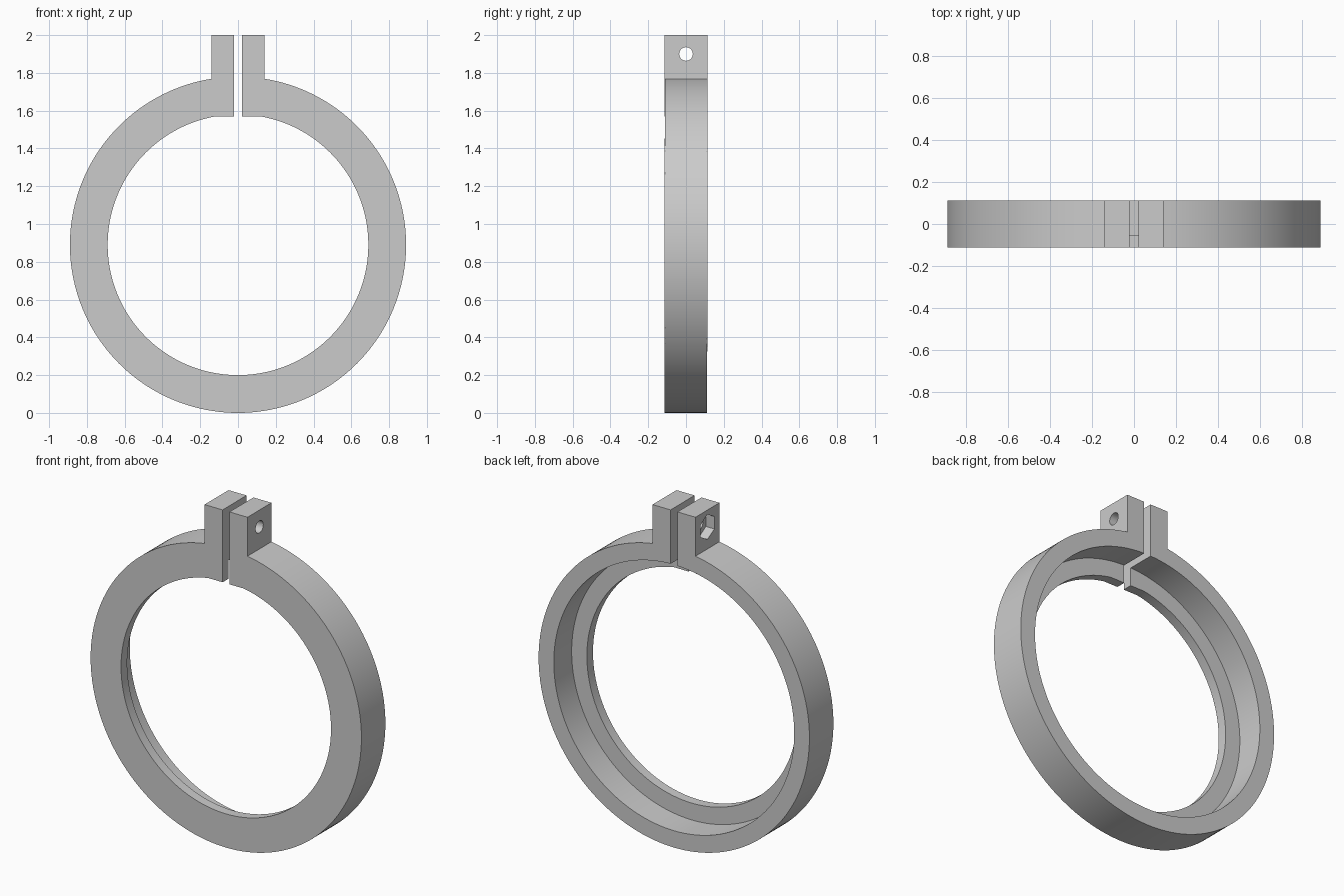
import bpy, math
from mathutils import Matrix

cube = bpy.data.objects.get("Cube")
if cube:
    bpy.data.objects.remove(cube, do_unlink=True)

DEPTH = 0.225          # front to back
R_OUT, R_SEAT, R_BORE = 0.89, 0.79, 0.69
CENTRE_Z = R_OUT
LEDGE_Y = -0.055       # front lip ends, wider seat begins

grey = bpy.data.materials.new("plain grey")
grey.use_nodes = True
colour = (0.6, 0.6, 0.6, 1)
grey.diffuse_color = colour
grey.node_tree.nodes["Principled BSDF"].inputs["Base Color"].default_value = colour


def cylinder(name, radius, depth, location, axis, sides=160):
    bpy.ops.mesh.primitive_cylinder_add(vertices=sides, radius=radius, depth=depth)
    ob = bpy.context.object
    ob.name = name
    ob.data.transform(Matrix.Translation(location) @ Matrix.Rotation(math.pi / 2, 4, axis))
    return ob


def box(name, size, location):
    bpy.ops.mesh.primitive_cube_add(size=1)
    ob = bpy.context.object
    ob.name = name
    ob.data.transform(Matrix.Translation(location) @ Matrix.Diagonal((*size, 1)))
    return ob


def combine(target, tool, operation):
    mod = target.modifiers.new(tool.name, "BOOLEAN")
    mod.operation, mod.solver, mod.object = operation, "EXACT", tool
    bpy.context.view_layer.objects.active = target
    bpy.ops.object.modifier_apply(modifier=mod.name)
    bpy.data.objects.remove(tool, do_unlink=True)


# Ring with its bore
clamp = cylinder("clamp_ring", R_OUT, DEPTH, (0, 0, CENTRE_Z), "X")
combine(clamp, cylinder("bore", R_BORE, 1, (0, 0, CENTRE_Z), "X"), "DIFFERENCE")

# Clamping ears, still one block, reaching down to the bore
bottom, top = 1.57, 2.0
combine(clamp, box("ears", (0.282, DEPTH, top - bottom), (0, 0, (top + bottom) / 2)), "UNION")

# Wider seat open to the back
combine(clamp, cylinder("seat", R_SEAT, 1, (0, LEDGE_Y + 0.5, CENTRE_Z), "X"), "DIFFERENCE")

# Slot between the ears
combine(clamp, box("slot", (0.045, 1, 0.8), (0, 0, 1.8)), "DIFFERENCE")

# Bolt hole and hexagonal nut pocket
combine(clamp, cylinder("bolt_hole", 0.036, 1, (0, 0, 1.9), "Y", 32), "DIFFERENCE")
pocket = cylinder("nut_pocket", 0.074, 0.11, (-0.141, 0, 1.9), "Y", 6)
pocket.data.transform(Matrix.Translation((0, 0, 1.9)) @ Matrix.Rotation(math.pi / 2, 4, "X")
                      @ Matrix.Translation((0, 0, -1.9)))
combine(clamp, pocket, "DIFFERENCE")

clamp.data.materials.clear()
clamp.data.materials.append(grey)
bpy.ops.object.select_all(action="DESELECT")
clamp.select_set(True)
bpy.context.view_layer.objects.active = clamp
bpy.ops.object.shade_smooth_by_angle(angle=math.radians(20))
